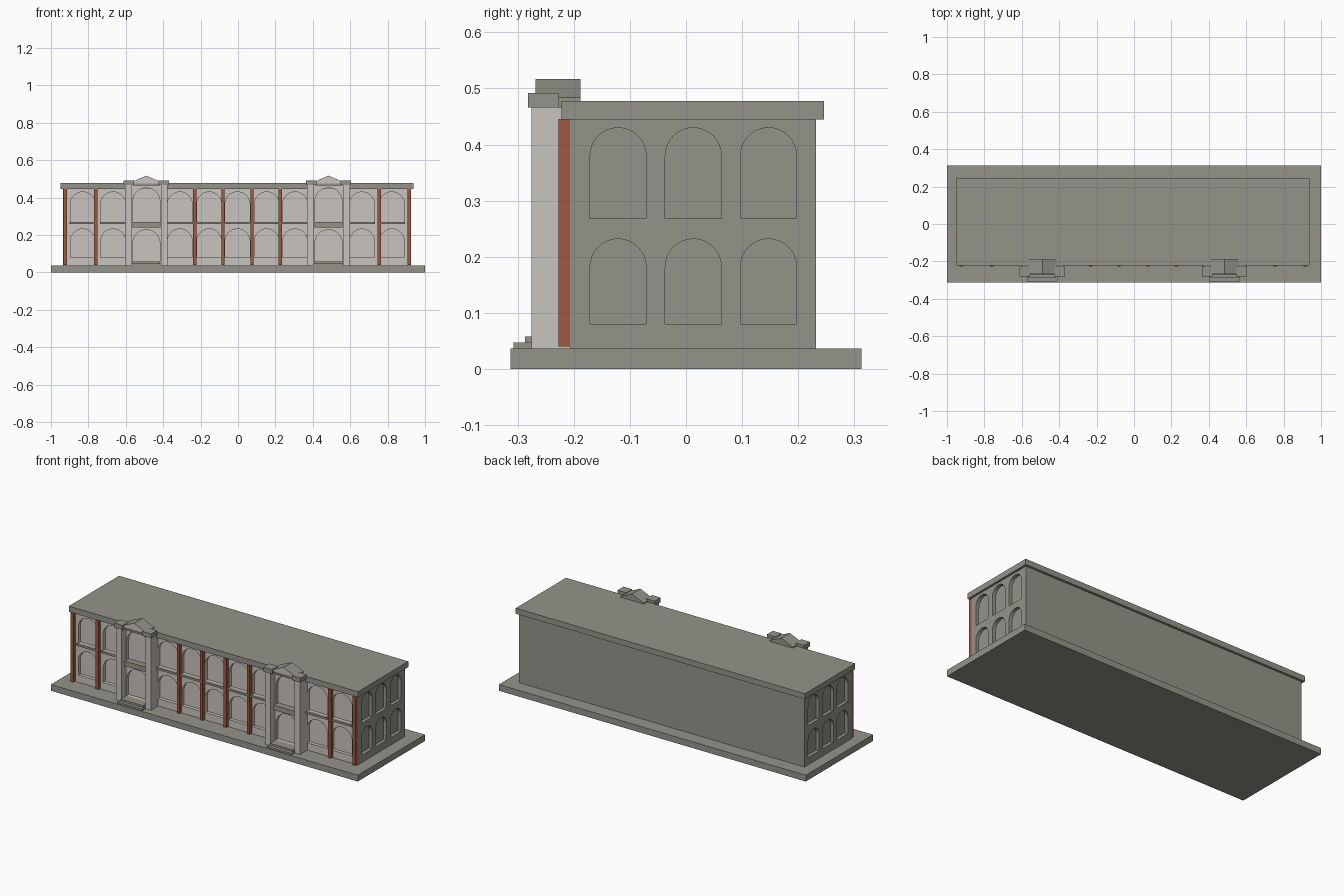
import bpy, bmesh, math

if "Cube" in bpy.data.objects:
    bpy.data.objects.remove(bpy.data.objects["Cube"])

def material(name, rgb):
    m = bpy.data.materials.new(name)
    m.diffuse_color = (*rgb, 1)
    m.use_nodes = True
    m.node_tree.nodes["Principled BSDF"].inputs["Base Color"].default_value = m.diffuse_color
    return m

STONE = material("grey stone", (0.30, 0.296, 0.254))
PLASTER = material("pale plaster", (0.578, 0.552, 0.521))
BRICK = material("red brick", (0.352, 0.098, 0.051))

def finish(bm, name, *mats):
    bmesh.ops.recalc_face_normals(bm, faces=bm.faces)
    me = bpy.data.meshes.new(name)
    bm.to_mesh(me)
    bm.free()
    for m in mats:
        me.materials.append(m)
    ob = bpy.data.objects.new(name, me)
    bpy.context.collection.objects.link(ob)
    return ob

def extrude(bm, pts, offset):
    f = bm.faces.new([bm.verts.new(p) for p in pts])
    r = bmesh.ops.extrude_face_region(bm, geom=[f])
    bmesh.ops.translate(bm, vec=offset,
                        verts=[v for v in r["geom"] if isinstance(v, bmesh.types.BMVert)])

def box(name, x, y, z, mat):
    bm = bmesh.new()
    extrude(bm, [(x[0], y[0], z[0]), (x[1], y[0], z[0]),
                 (x[1], y[1], z[0]), (x[0], y[1], z[0])], (0, 0, z[1] - z[0]))
    return finish(bm, name, mat)

def arch(center, width, z0, z1):
    """Outline of a round-topped opening as (across, height) points."""
    r = width / 2
    top = [(center + r * math.cos(math.pi * i / 16),
            z1 - r + r * math.sin(math.pi * i / 16)) for i in range(17)]
    return [(center - r, z0), (center + r, z0)] + top

def cut(ob, bm):
    """Subtract the cutters and bake the result into the mesh."""
    cutter = finish(bm, "window_cutters", STONE)
    mod = ob.modifiers.new("windows", 'BOOLEAN')
    mod.operation, mod.solver, mod.object = 'DIFFERENCE', 'EXACT', cutter
    dg = bpy.context.evaluated_depsgraph_get()
    ob.data = bpy.data.meshes.new_from_object(ob.evaluated_get(dg))
    ob.modifiers.clear()
    bpy.data.objects.remove(cutter)

FLOORS = [(0.08, 0.232), (0.268, 0.43)]
X0, X1, FRONT, BACK = -0.935, 0.925, -0.207, 0.232
DEPTH = 0.02
WINDOWS = [-0.83, -0.668, -0.311, -0.154, -0.003, 0.154, 0.305, 0.663, 0.823]
TOWERS = [-0.49, 0.484]

# Plinth, main block and roof slab
box("plinth", (-1, 1), (-0.313, 0.313), (0, 0.037), STONE)
body = box("main_block", (X0, X1), (FRONT, BACK), (0.037, 0.446), STONE)
box("roof_slab", (-0.948, 0.938), (-0.222, 0.246), (0.445, 0.478), STONE)

# Arched window recesses on the front and both ends
bm = bmesh.new()
for z0, z1 in FLOORS:
    for x in WINDOWS:
        extrude(bm, [(a, FRONT - 0.05, b) for a, b in arch(x, 0.133, z0, z1)],
                (0, 0.05 + DEPTH, 0))
    for y in (-0.121, 0.013, 0.147):
        for x, s in ((X0, 1), (X1, -1)):
            extrude(bm, [(x - s * 0.05, a, b) for a, b in arch(y, 0.1, z0, z1)],
                    (s * (0.05 + DEPTH), 0, 0))
cut(body, bm)

# Plaster on the front wall and inside its recesses
body.data.materials.clear()
for m in (STONE, PLASTER):
    body.data.materials.append(m)
for p in body.data.polygons:
    facing = p.normal.y < -0.5 and p.center.y < FRONT + DEPTH + 0.002
    reveal = p.center.y < FRONT + DEPTH and abs(p.center.x) < 0.905 and 0.05 < p.center.z < 0.44
    p.material_index = 1 if facing or reveal else 0

# Brick pilasters
for x in (-0.924, -0.761, -0.231, -0.08, 0.075, 0.226, 0.755, 0.916):
    box("pilaster", (x - 0.009, x + 0.009), (-0.227, FRONT + 0.001), (0.04, 0.446), BRICK)

# Sills under the upper windows
for x in WINDOWS:
    box("window_sill", (x - 0.07, x + 0.07), (-0.222, FRONT + 0.001), (0.258, 0.27), STONE)

# Entrance towers
for c in TOWERS:
    # Bay wall with door and upper window
    bay = box("tower_bay", (c - 0.113, c + 0.113), (-0.234, FRONT + 0.001), (0.037, 0.466), PLASTER)
    bm = bmesh.new()
    for z0, z1 in ((0.058, 0.228), (0.268, 0.452)):
        extrude(bm, [(a, -0.3, b) for a, b in arch(c, 0.145, z0, z1)], (0, 0.086, 0))
    cut(bay, bm)
    # Piers with cap blocks
    for s in (-1, 1):
        x = c + s * 0.096
        box("tower_pier", (x - 0.018, x + 0.018), (-0.275, -0.233), (0.037, 0.467), PLASTER)
        x = c + s * 0.093
        box("pier_cap", (x - 0.028, x + 0.028), (-0.282, -0.227), (0.466, 0.492), STONE)
    # Balcony ledge
    box("balcony_ledge", (c - 0.075, c + 0.075), (-0.252, -0.214), (0.24, 0.269), STONE)
    # Gable with a pale front
    bm = bmesh.new()
    extrude(bm, [(c - 0.076, -0.268, 0.466), (c + 0.076, -0.268, 0.466),
                 (c + 0.076, -0.268, 0.484), (c, -0.268, 0.517),
                 (c - 0.076, -0.268, 0.484)], (0, 0.08, 0))
    gable = finish(bm, "gable", STONE, PLASTER)
    for p in gable.data.polygons:
        p.material_index = 1 if p.normal.y < -0.5 else 0
    # Cornice strip across the gable foot
    box("gable_cornice", (c - 0.07, c + 0.07), (-0.272, -0.23), (0.464, 0.474), STONE)
    # Entrance steps
    box("lower_step", (c - 0.08, c + 0.08), (-0.307, -0.233), (0.036, 0.047), STONE)
    box("upper_step", (c - 0.074, c + 0.074), (-0.287, -0.233), (0.046, 0.058), STONE)
